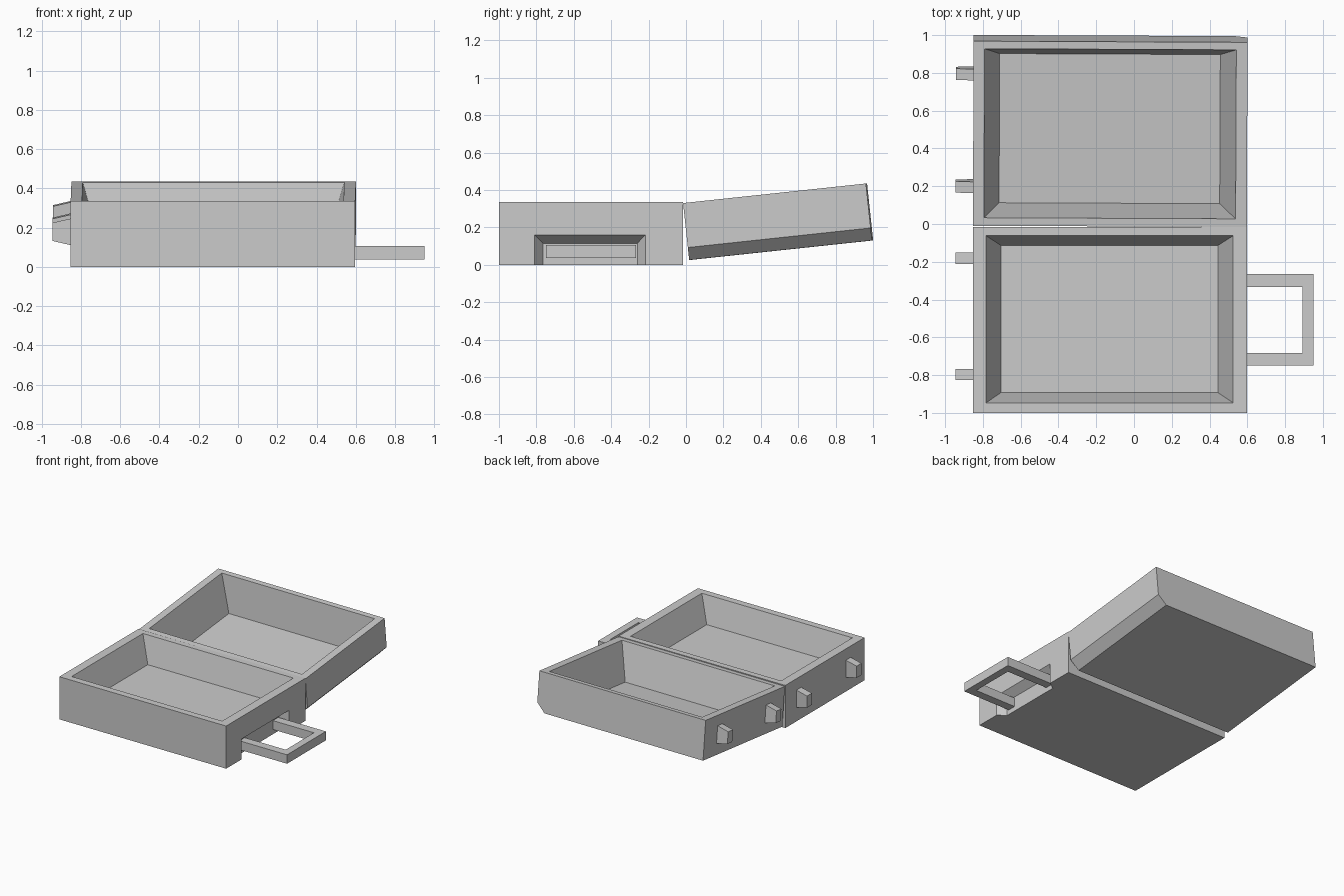
import bpy, bmesh, math
from mathutils import Matrix, Vector

if "Cube" in bpy.data.objects:
    bpy.data.objects.remove(bpy.data.objects["Cube"], do_unlink=True)

grey = bpy.data.materials.new("case_grey")
grey.use_nodes = True
colour = (0.6, 0.6, 0.6, 1)
grey.diffuse_color = colour
grey.node_tree.nodes["Principled BSDF"].inputs["Base Color"].default_value = colour


def add(name, bm):
    bmesh.ops.recalc_face_normals(bm, faces=bm.faces)
    mesh = bpy.data.meshes.new(name)
    bm.to_mesh(mesh)
    bm.free()
    mesh.materials.append(grey)
    obj = bpy.data.objects.new(name, mesh)
    bpy.context.collection.objects.link(obj)
    return obj


def loft(name, first, second):
    """Solid between two matching outlines."""
    bm = bmesh.new()
    a = [bm.verts.new(p) for p in first]
    b = [bm.verts.new(p) for p in second]
    bm.faces.new(a)
    bm.faces.new(b)
    n = len(a)
    for i in range(n):
        j = (i + 1) % n
        bm.faces.new((a[i], a[j], b[j], b[i]))
    return add(name, bm)


def rect_z(x0, x1, y0, y1, z):
    return [(x0, y0, z), (x1, y0, z), (x1, y1, z), (x0, y1, z)]


def rect_x(y0, y1, z0, z1, x):
    return [(x, y0, z0), (x, y1, z0), (x, y1, z1), (x, y0, z1)]


def cut(obj, cutter):
    mod = obj.modifiers.new("cut", 'BOOLEAN')
    mod.operation = 'DIFFERENCE'
    mod.solver = 'EXACT'
    mod.object = cutter
    bpy.context.view_layer.objects.active = obj
    bpy.ops.object.modifier_apply(modifier=mod.name)
    bpy.data.objects.remove(cutter, do_unlink=True)


LEFT, RIGHT, HINGE, TOP = -0.853, 0.597, -0.015, 0.335


def latch(name, y, z):
    """Small block on the side wall, sloped above and below."""
    return loft(name, rect_x(y - 0.03, y + 0.03, z - 0.07, z + 0.07, LEFT + 0.01),
                rect_x(y - 0.03, y + 0.03, z - 0.046, z + 0.046, LEFT - 0.093))


# Lower half of the case, hollowed from above
base = loft("case_base", rect_z(LEFT, RIGHT, -1, HINGE, 0), rect_z(LEFT, RIGHT, -1, HINGE, TOP))
d = 0.205
lip = 0.02
cut(base, loft("base_cavity_cutter",
               rect_z(-0.705, 0.445, -0.893, -0.113, TOP - d),
               rect_z(-0.783 - lip * 0.4, 0.525 + lip * 0.4, -0.947 - lip * 0.25,
                      -0.062 + lip * 0.25, TOP + lip)))

# Sloped recess behind the handle, open at the bottom
cut(base, loft("handle_recess_cutter",
               rect_x(-0.765, -0.26, -0.05, 0.115, RIGHT - 0.06),
               rect_x(-0.855, -0.175, -0.05, 0.205, RIGHT + 0.06)))

# U-shaped carrying handle
inner, outer = RIGHT - 0.065, 0.95
u = [(inner, -0.748), (outer, -0.748), (outer, -0.266), (inner, -0.266),
     (inner, -0.333), (0.893, -0.333), (0.893, -0.683), (inner, -0.683)]
loft("handle", [(x, y, 0.037) for x, y in u], [(x, y, 0.107) for x, y in u])

# Lid, built about the hinge with one bevelled lower edge, then tilted open
h = 0.306
profile = [(LEFT, 0), (LEFT, -h), (RIGHT - 0.067, -h), (RIGHT, -h + 0.067), (RIGHT, 0)]
lid = loft("case_lid", [(x, 0, z) for x, z in profile], [(x, 0.983, z) for x, z in profile])
d = 0.283
cut(lid, loft("lid_cavity_cutter",
              rect_z(-0.715, 0.453, 0.093, 0.887, -d),
              rect_z(-0.795 - lip * 0.28, 0.538 + lip * 0.28, 0.043 - lip * 0.18,
                     0.943 + lip * 0.18, lip)))
tilt = (Matrix.Translation(Vector((0, HINGE + 0.002, TOP - 0.005)))
        @ Matrix.Rotation(math.radians(-0.25), 4, 'Z')
        @ Matrix.Rotation(math.radians(6.1), 4, 'X'))
lid_parts = [lid]

# Two latches on each half
for side, y_base, y_lid in (("front", -0.797, 0.795), ("hinge", -0.182, 0.195)):
    latch("base_latch_" + side, y_base, TOP - 0.157)
    lid_parts.append(latch("lid_latch_" + side, y_lid, -0.15))
for part in lid_parts:
    part.data.transform(tilt)
